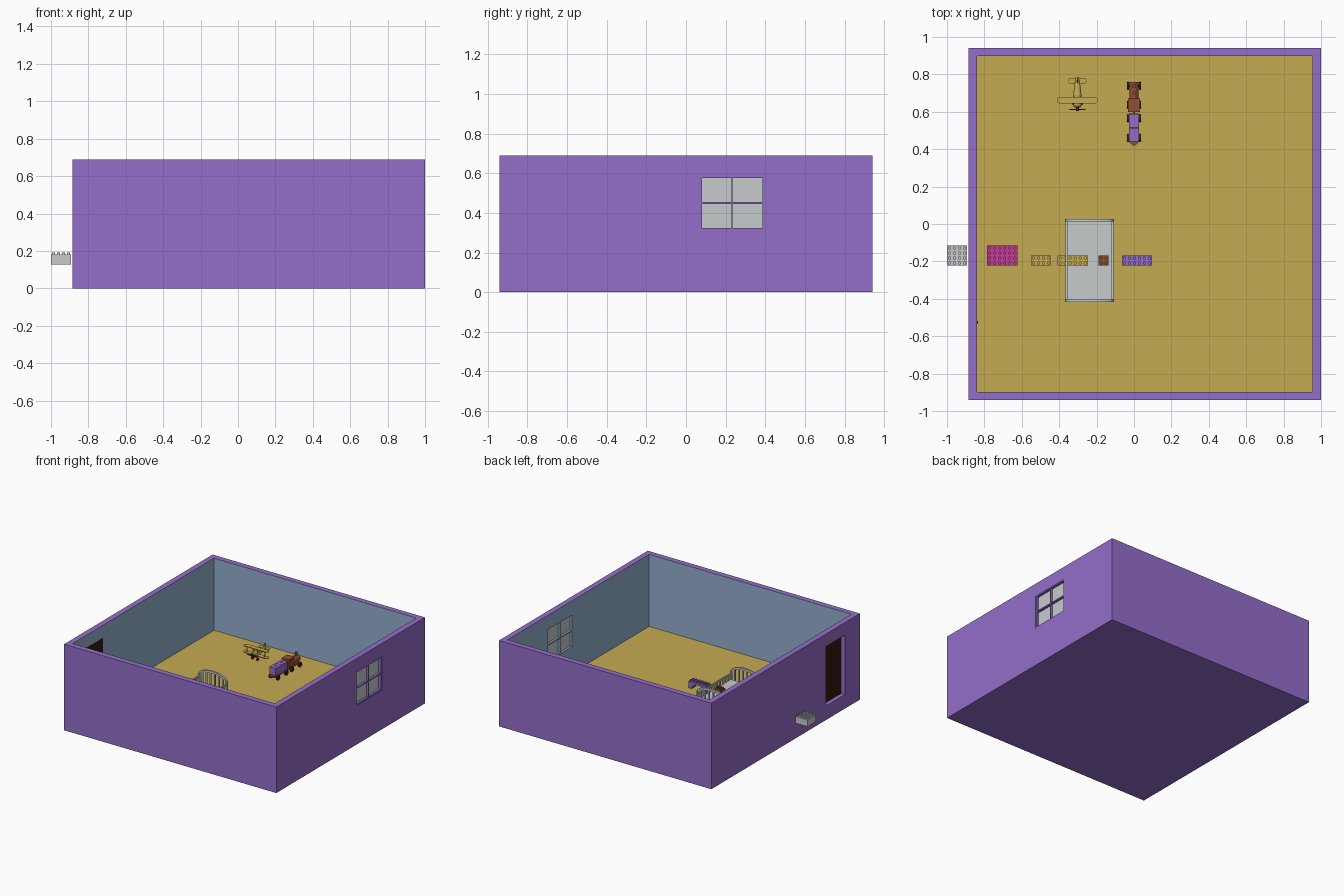
import bpy, bmesh, math
from mathutils import Matrix, Vector

if "Cube" in bpy.data.objects:
    bpy.data.objects.remove(bpy.data.objects["Cube"])


def material(name, r, g, b):
    lin = [((c / 255 + 0.055) / 1.055) ** 2.4 for c in (r, g, b)]
    m = bpy.data.materials.new(name)
    m.diffuse_color = (*lin, 1)
    m.use_nodes = True
    m.node_tree.nodes["Principled BSDF"].inputs["Base Color"].default_value = m.diffuse_color
    return m


PURPLE = material("purple", 148, 110, 202)
YELLOW = material("mustard yellow", 197, 171, 82)
BLUE = material("slate blue", 148, 175, 206)
GREY = material("light grey", 199, 203, 204)
DOOR = material("dark brown", 50, 25, 14)
BROWN = material("brown", 146, 80, 50)
PINK = material("magenta", 196, 62, 150)
DARK = material("dark wheel brown", 66, 36, 28)


class Part:
    """Collects primitives into one mesh object."""
    def __init__(self):
        self.bm = bmesh.new()

    def box(self, x0, x1, y0, y1, z0, z1):
        m = Matrix.Translation(((x0 + x1) / 2, (y0 + y1) / 2, (z0 + z1) / 2))
        bmesh.ops.create_cube(self.bm, size=1, matrix=m @ Matrix.Diagonal((x1 - x0, y1 - y0, z1 - z0, 1)))
        return self

    def rod(self, a, b, r, r2=None, seg=16):
        a, b = Vector(a), Vector(b)
        rot = (b - a).to_track_quat('Z', 'Y').to_matrix().to_4x4()
        bmesh.ops.create_cone(self.bm, cap_ends=True, segments=seg, radius1=r, radius2=r if r2 is None else r2,
                              depth=(b - a).length, matrix=Matrix.Translation((a + b) / 2) @ rot)
        return self

    def prism(self, pts, axis, lo, hi):
        """Extrude a 2D outline along an axis (other two axes in xyz order)."""
        def at(p, h):
            v = list(p)
            v.insert("xyz".index(axis), h)
            return self.bm.verts.new(v)
        f = self.bm.faces.new([at(p, lo) for p in pts])
        d = Vector([hi - lo if c == axis else 0 for c in "xyz"])
        top = bmesh.ops.extrude_face_region(self.bm, geom=[f])["geom"]
        bmesh.ops.translate(self.bm, vec=d, verts=[v for v in top if isinstance(v, bmesh.types.BMVert)])
        return self

    def done(self, name, mat, smooth=False):
        bmesh.ops.recalc_face_normals(self.bm, faces=self.bm.faces)
        me = bpy.data.meshes.new(name)
        self.bm.to_mesh(me)
        self.bm.free()
        me.materials.append(mat)
        ob = bpy.data.objects.new(name, me)
        bpy.context.collection.objects.link(ob)
        if smooth:
            bpy.ops.object.select_all(action='DESELECT')
            ob.select_set(True)
            bpy.context.view_layer.objects.active = ob
            bpy.ops.object.shade_smooth_by_angle(angle=math.radians(40))
        return ob


def stadium(cx, cy, half, r, n=8):
    """Outline of a bar with round ends."""
    right = [(cx + half - r + r * math.sin(math.pi * i / n), cy - r * math.cos(math.pi * i / n)) for i in range(n + 1)]
    return right + [(2 * cx - x, 2 * cy - y) for x, y in right]


# Room shell: solid block with the interior, window and door cut away
FLOOR = 0.112
X0, X1, Y, H, T = -0.885, 1.0, 0.942, 0.69, 0.045
room = Part().box(X0, X1, -Y, Y, 0, H).done("room_shell", PURPLE)
cuts = [Part().box(X0 + T, X1 - T, -Y + T, Y - T, FLOOR, 1).done("interior_cutter", PURPLE),
        Part().box(0.9, 1.1, 0.07, 0.395, 0.315, 0.585).done("window_cutter", PURPLE),
        Part().box(-1, -0.8, -0.75, -0.51, FLOOR + 0.001, 0.59).done("door_cutter", PURPLE)]
for c in cuts:
    mod = room.modifiers.new(c.name, 'BOOLEAN')
    mod.object, mod.operation, mod.solver = c, 'DIFFERENCE', 'EXACT'
dg = bpy.context.evaluated_depsgraph_get()
shell = bpy.data.meshes.new_from_object(room.evaluated_get(dg))
room.modifiers.clear()
room.data = shell
for c in cuts:
    bpy.data.objects.remove(c)
shell.materials.clear()
for m in (PURPLE, BLUE, YELLOW):
    shell.materials.append(m)
for p in shell.polygons:
    c, n = p.center, p.normal
    p.material_index = 0
    if n.z > 0.9 and abs(c.z - FLOOR) < 0.0005:
        p.material_index = 2
    elif (abs(n.x) > 0.9 and (abs(c.x - X0 - T) < 0.002 or abs(c.x - X1 + T) < 0.002)) or \
            (abs(n.y) > 0.9 and abs(abs(c.y) - Y + T) < 0.002):
        p.material_index = 1

# Window: glass with frame and bars on both sides
Part().box(0.972, 0.98, 0.07, 0.395, 0.315, 0.585).done("window_glass", GREY)
for name, a, b, mat in (("outer_window_frame", 0.98, 0.998, PURPLE), ("inner_window_frame", 0.955, 0.972, BLUE)):
    f = Part()
    for y0, y1 in ((0.07, 0.08), (0.23, 0.235), (0.385, 0.395)):
        f.box(a, b, y0, y1, 0.315, 0.585)
    for z0, z1 in ((0.315, 0.323), (0.446, 0.456), (0.577, 0.585)):
        f.box(a, b, 0.07, 0.395, z0, z1)
    f.done(name, mat)

# Door set near the inner side of the wall, with a small handle
Part().box(-0.852, -0.842, -0.75, -0.51, FLOOR, 0.59).done("door", DOOR)
Part().rod((-0.845, -0.525, 0.33), (-0.834, -0.525, 0.33), 0.006).done("door_handle", DARK, True)

# Crib: mattress, slatted sides and arched slatted ends
CX, CY, HW, HL = -0.238, -0.195, 0.128, 0.215
Part().box(CX - 0.122, CX + 0.122, CY - 0.208, CY + 0.208, 0.135, 0.162).done("crib_mattress", GREY)


def arch_z(x):
    return 0.225 + 0.055 * math.sqrt(max(0, 1 - (x / HW) ** 2))


for s, name in ((-1, "front"), (1, "back")):
    end, y = Part(), CY + s * HL
    xs = [-HW * math.cos(math.pi * i / 16) for i in range(17)]
    outline = [(CX + x, arch_z(x)) for x in xs] + [(CX + x, arch_z(x) - 0.016) for x in reversed(xs)]
    end.prism(outline, "y", y - 0.007, y + 0.007)
    for x in (-HW + 0.005, HW - 0.005):
        end.box(CX + x - 0.007, CX + x + 0.007, y - 0.007, y + 0.007, FLOOR, 0.225)
    end.box(CX - HW, CX + HW, y - 0.006, y + 0.006, 0.13, 0.145)
    for i in range(1, 7):
        x = -HW + 2 * HW * i / 7
        end.box(CX + x - 0.006, CX + x + 0.006, y - 0.004, y + 0.004, 0.135, arch_z(x) - 0.01)
    end.done("crib_end_" + name, GREY)
for s, name in ((-1, "left"), (1, "right")):
    side, x = Part(), CX + s * (HW - 0.005)
    for z in (0.13, 0.2):
        side.box(x - 0.005, x + 0.005, CY - HL, CY + HL, z, z + 0.012)
    for i in range(1, 12):
        y = CY - HL + 2 * HL * i / 12
        side.box(x - 0.004, x + 0.004, y - 0.006, y + 0.006, 0.135, 0.205)
    side.done("crib_side_" + name, GREY)

# Toy building bricks with studs
P, BZ, BT = 0.0268, 0.128, 0.182
for name, x, nx, ny, mat in (("grey_brick", -1.0, 4, 4, GREY), ("pink_brick", -0.785, 6, 4, PINK),
                             ("short_yellow_brick", -0.551, 4, 2, YELLOW), ("long_yellow_brick", -0.408, 6, 2, YELLOW),
                             ("brown_brick", -0.189, 2, 2, BROWN), ("purple_arch_brick", -0.065, 6, 2, PURPLE)):
    b, y, w = Part(), -0.222, nx * P
    if "arch" in name:
        r = 0.04
        arc = [(x + w / 2 + 1.3 * r * math.cos(math.pi * i / 12), BZ + r * math.sin(math.pi * i / 12)) for i in range(13)]
        b.prism([(x, BZ), (x, BT), (x + w, BT), (x + w, BZ)] + arc, "y", y, y + ny * P)
    else:
        b.box(x, x + w, y, y + ny * P, BZ, BT)
    for i in range(nx):
        for j in range(ny):
            sx, sy = x + (i + 0.5) * P, y + (j + 0.5) * P
            b.rod((sx, sy, BT), (sx, sy, BT + 0.01), 0.0085, seg=12)
    b.done(name, mat, True)

# Toy biplane
AX = -0.303
fus = Part()
prof = [(0.622, 0.014), (0.63, 0.021), (0.69, 0.022), (0.782, 0.011)]
for (ya, ra), (yb, rb) in zip(prof, prof[1:]):
    fus.rod((AX, ya, 0.162), (AX, yb, 0.162), ra, rb)
fus.done("plane_body", YELLOW, True)
wings = Part()
for z in (0.146, 0.198):
    wings.prism(stadium(AX, 0.662, 0.109, 0.018), "z", z, z + 0.006)
wings.prism(stadium(AX, 0.766, 0.05, 0.015), "z", 0.164, 0.169)
for x in (-0.08, -0.02, 0.02, 0.08):
    for y in (0.652, 0.672):
        wings.rod((AX + x, y, 0.148), (AX + x, y, 0.2), 0.0025, seg=8)
wings.prism([(0.748, 0.165), (0.782, 0.165), (0.784, 0.198), (0.77, 0.2)], "x", AX - 0.003, AX + 0.003)
wings.done("plane_wings_and_tail", YELLOW)
prop = Part().prism(stadium(AX, 0.162, 0.043, 0.006), "y", 0.61, 0.614)
prop.rod((AX, 0.604, 0.162), (AX, 0.624, 0.162), 0.008)
for s in (-1, 1):
    prop.rod((AX + s * 0.018, 0.65, 0.124), (AX + s * 0.027, 0.65, 0.124), 0.012)
    prop.rod((AX + s * 0.02, 0.65, 0.124), (AX + s * 0.012, 0.655, 0.15), 0.003, seg=8)
prop.done("propeller_and_wheels", DARK, True)

# Toy train: brown engine and purple wagon
eng = Part().box(-0.024, 0.024, 0.602, 0.755, 0.136, 0.15)
eng.rod((0, 0.66, 0.172), (0, 0.76, 0.172), 0.024)
eng.box(-0.027, 0.027, 0.605, 0.665, 0.15, 0.212).box(-0.033, 0.033, 0.6, 0.67, 0.212, 0.219)
eng.rod((0, 0.738, 0.19), (0, 0.738, 0.222), 0.008, 0.012).rod((0, 0.7, 0.19), (0, 0.7, 0.204), 0.009)
eng.done("train_engine", BROWN, True)
base = Part().box(-0.026, 0.026, 0.436, 0.59, 0.136, 0.15)
base.prism([(-0.022, 0.437), (0.022, 0.437), (0.008, 0.42), (-0.008, 0.42)], "z", 0.138, 0.15)
base.box(-0.006, 0.006, 0.585, 0.606, 0.139, 0.147)
base.done("wagon_base", BROWN)
cargo = Part().box(-0.027, 0.027, 0.44, 0.512, 0.15, 0.212).box(-0.027, 0.027, 0.515, 0.588, 0.15, 0.212)
for y in (0.476, 0.551):
    cargo.rod((0, y, 0.212), (0, y, 0.217), 0.008)
cargo.done("wagon_blocks", PURPLE)
wheels = Part()
for y in (0.462, 0.566, 0.638, 0.738):
    for s in (-1, 1):
        wheels.rod((s * 0.026, y, 0.132), (s * 0.038, y, 0.132), 0.02, seg=20)
    wheels.rod((-0.03, y, 0.132), (0.03, y, 0.132), 0.005, seg=8)
wheels.done("train_wheels", DARK, True)
